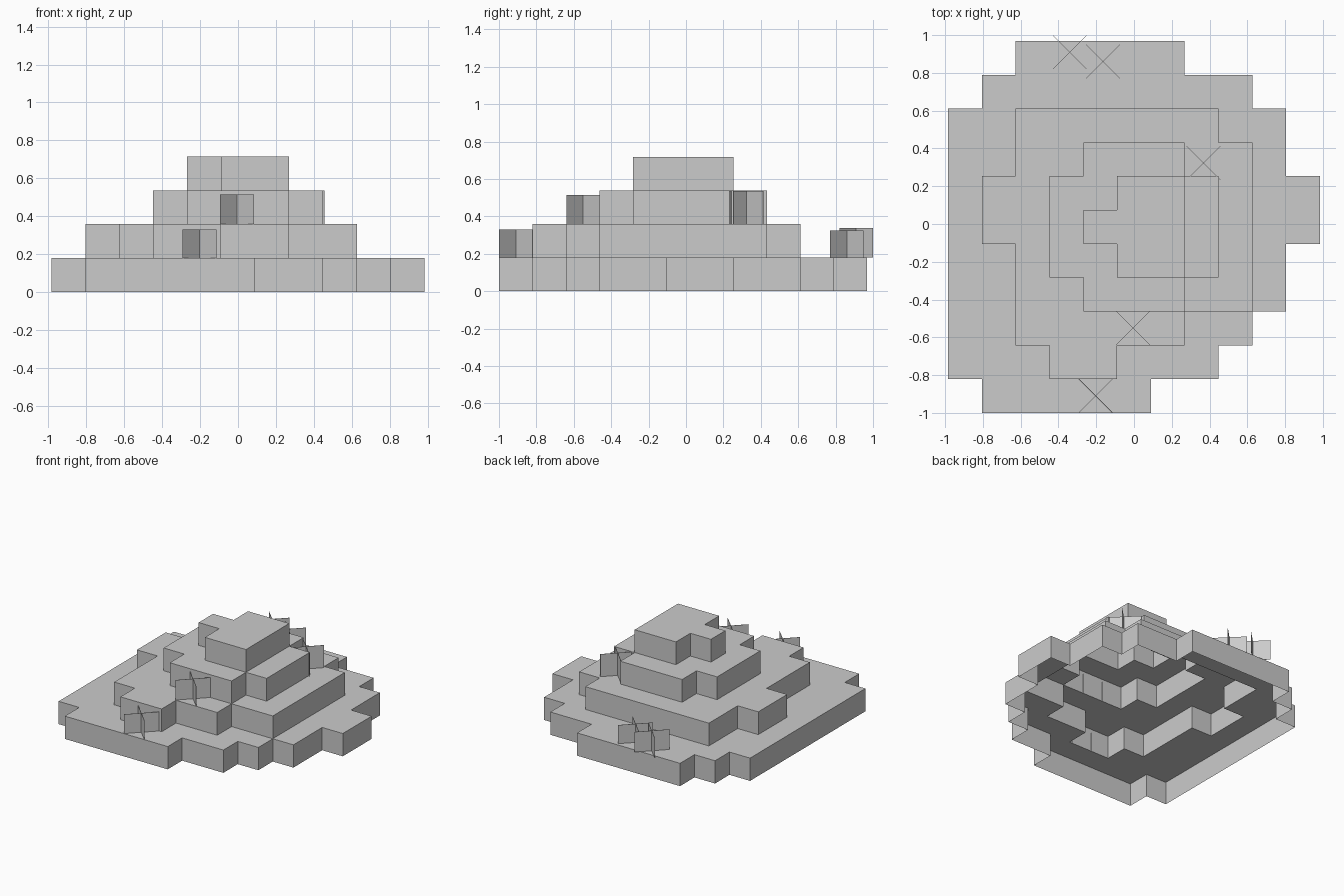
import bpy, bmesh, math
from mathutils import Matrix, Vector

if "Cube" in bpy.data.objects:
    bpy.data.objects.remove(bpy.data.objects["Cube"])

S = 0.179                     # block size
X0, Y0 = -0.9845, -1.0        # grid corner

# Each terrace: row index -> (first column, end column)
TERRACES = [
    {0: (1, 6), 1: (0, 8), 2: (0, 9), 3: (0, 10), 4: (0, 10), 5: (0, 11),
     6: (0, 11), 7: (0, 10), 8: (0, 10), 9: (1, 9), 10: (2, 7)},
    {1: (3, 5), 2: (2, 7), 3: (2, 9), 4: (2, 9), 5: (1, 9), 6: (1, 9),
     7: (2, 9), 8: (2, 8)},
    {3: (4, 7), 4: (3, 8), 5: (3, 8), 6: (3, 8), 7: (4, 7)},
    {4: (5, 7), 5: (4, 7), 6: (5, 7)},
]

grey = bpy.data.materials.new("stone grey")
grey.diffuse_color = (0.6, 0.6, 0.6, 1)
grey.use_nodes = True
grey.node_tree.nodes["Principled BSDF"].inputs["Base Color"].default_value = grey.diffuse_color


def finish(bm, name):
    me = bpy.data.meshes.new(name)
    bm.to_mesh(me)
    bm.free()
    me.materials.append(grey)
    ob = bpy.data.objects.new(name, me)
    bpy.context.collection.objects.link(ob)


# Terraces: open-bottomed shell made only of exposed block faces
cells = [{(i, j) for j, (a, b) in t.items() for i in range(a, b)} for t in TERRACES]
cells.append(set())
for k in range(len(TERRACES)):
    bm = bmesh.new()

    def quad(pts):
        bm.faces.new([bm.verts.new((X0 + S * x, Y0 + S * y, S * z)) for x, y, z in pts])

    for i, j in cells[k]:
        if (i, j) not in cells[k + 1]:
            quad([(i, j, k + 1), (i + 1, j, k + 1), (i + 1, j + 1, k + 1), (i, j + 1, k + 1)])
        for dx, dy in ((1, 0), (0, 1), (-1, 0), (0, -1)):
            if (i + dx, j + dy) not in cells[k]:
                c = Vector((i + 0.5 + dx / 2, j + 0.5 + dy / 2))
                t = Vector((-dy, dx)) / 2
                a, b = c - t, c + t
                quad([(a.x, a.y, k), (b.x, b.y, k), (b.x, b.y, k + 1), (a.x, a.y, k + 1)])
    bmesh.ops.remove_doubles(bm, verts=bm.verts, dist=1e-4)
    bmesh.ops.dissolve_limit(bm, angle_limit=0.01, verts=bm.verts, edges=bm.edges)
    finish(bm, f"terrace_{k + 1}")

# Plants: two crossed diagonal plates (centre x, centre y, terrace, top z)
PLANTS = [(-0.203, -0.91, 1, 0.33), (-0.005, -0.55, 2, 0.515), (0.367, 0.323, 2, 0.535),
          (-0.34, 0.91, 1, 0.337), (-0.165, 0.86, 1, 0.325)]
for n, (x, y, level, top) in enumerate(PLANTS):
    bm = bmesh.new()
    z = level * S
    for ang in (45, -45):
        bmesh.ops.create_cube(bm, size=1, matrix=Matrix.Translation((x, y, (z + top) / 2))
                              @ Matrix.Rotation(math.radians(ang), 4, 'Z')
                              @ Matrix.Diagonal((0.179 * math.sqrt(2), 0.002, top - z, 1)))
    finish(bm, f"plant_{n + 1}")
